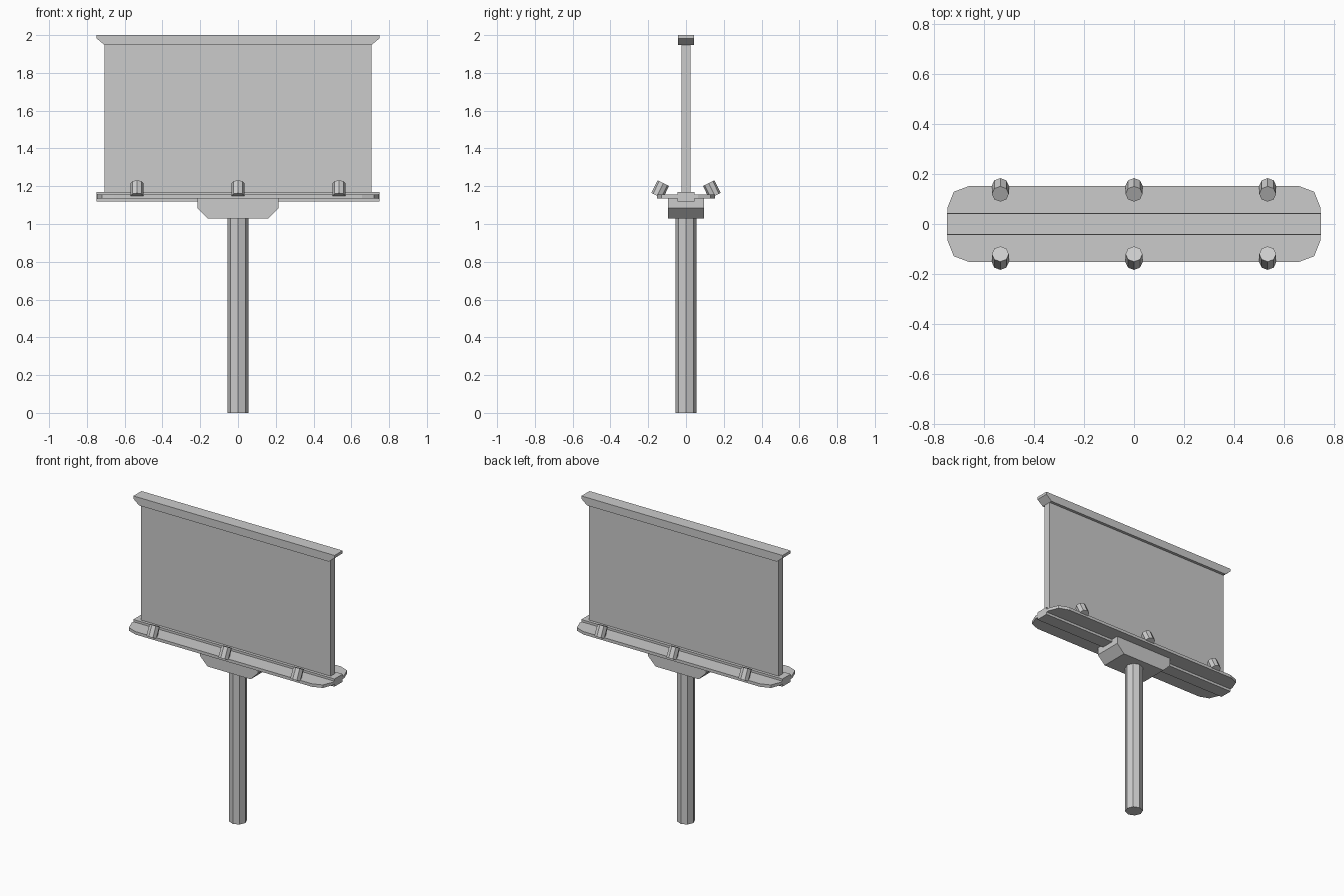
import bpy, bmesh, math
from mathutils import Matrix, Vector

if "Cube" in bpy.data.objects:
    bpy.data.objects.remove(bpy.data.objects["Cube"])


def finish(name, bm):
    bmesh.ops.recalc_face_normals(bm, faces=bm.faces)
    mesh = bpy.data.meshes.new(name)
    bm.to_mesh(mesh)
    bm.free()
    obj = bpy.data.objects.new(name, mesh)
    bpy.context.collection.objects.link(obj)
    return obj


def extrude(name, points, vec):
    """Extrude a closed planar outline along vec."""
    bm = bmesh.new()
    face = bm.faces.new([bm.verts.new(p) for p in points])
    out = bmesh.ops.extrude_face_region(bm, geom=[face], use_keep_orig=True)
    verts = [g for g in out["geom"] if isinstance(g, bmesh.types.BMVert)]
    bmesh.ops.translate(bm, verts=verts, vec=vec)
    return finish(name, bm)


def front_profile(name, half, depth):
    """Mirror a right-hand (x, z) profile and extrude it through y."""
    outline = half + [(-x, z) for x, z in reversed(half)]
    return extrude(name, [(x, -depth, z) for x, z in outline], (0, 2 * depth, 0))


def octagon_rod(name, radius, base, length, tilt=0.0):
    """Eight-sided cylinder rising from base, tilted about x."""
    bm = bmesh.new()
    mat = (Matrix.Translation(Vector(base)) @ Matrix.Rotation(tilt, 4, 'X')
           @ Matrix.Translation((0, 0, length / 2)))
    bmesh.ops.create_cone(bm, cap_ends=True, segments=8, radius1=radius,
                          radius2=radius, depth=length, matrix=mat)
    # put vertices on the axes
    return finish(name, bm)


# Pole
octagon_rod("pole", 0.055, (0, 0, 0), 1.035)

# Bracket on top of the pole, lower ends chamfered
front_profile("bracket", [(0.16, 1.03), (0.215, 1.085), (0.215, 1.137)], 0.094)

# Walkway with rounded corners
quarter = [(0.747, 0.064), (0.721, 0.129), (0.657, 0.153)]
right = [(x, -y) for x, y in reversed(quarter)] + quarter
outline = right + [(-x, y) for x, y in reversed(right)]
extrude("walkway", [(x, y, 1.135) for x, y in outline], (0, 0, 0.02))

# Central beam running through the walkway
front_profile("beam", [(0.748, 1.118), (0.748, 1.17)], 0.044)

# Display panel
front_profile("panel", [(0.706, 1.165), (0.706, 1.95)], 0.024)

# Top cap, lower ends chamfered
front_profile("top_cap", [(0.706, 1.947), (0.748, 1.982), (0.748, 2.0)], 0.043)

# Lamps on both sides, leaning towards the panel
for side, label in ((-1, "front"), (1, "back")):
    for i, x in enumerate((-0.535, 0, 0.535)):
        octagon_rod(f"{label}_lamp_{i + 1}", 0.034,
                    (x, side * 0.153, 1.149), 0.075, side * math.radians(26))
